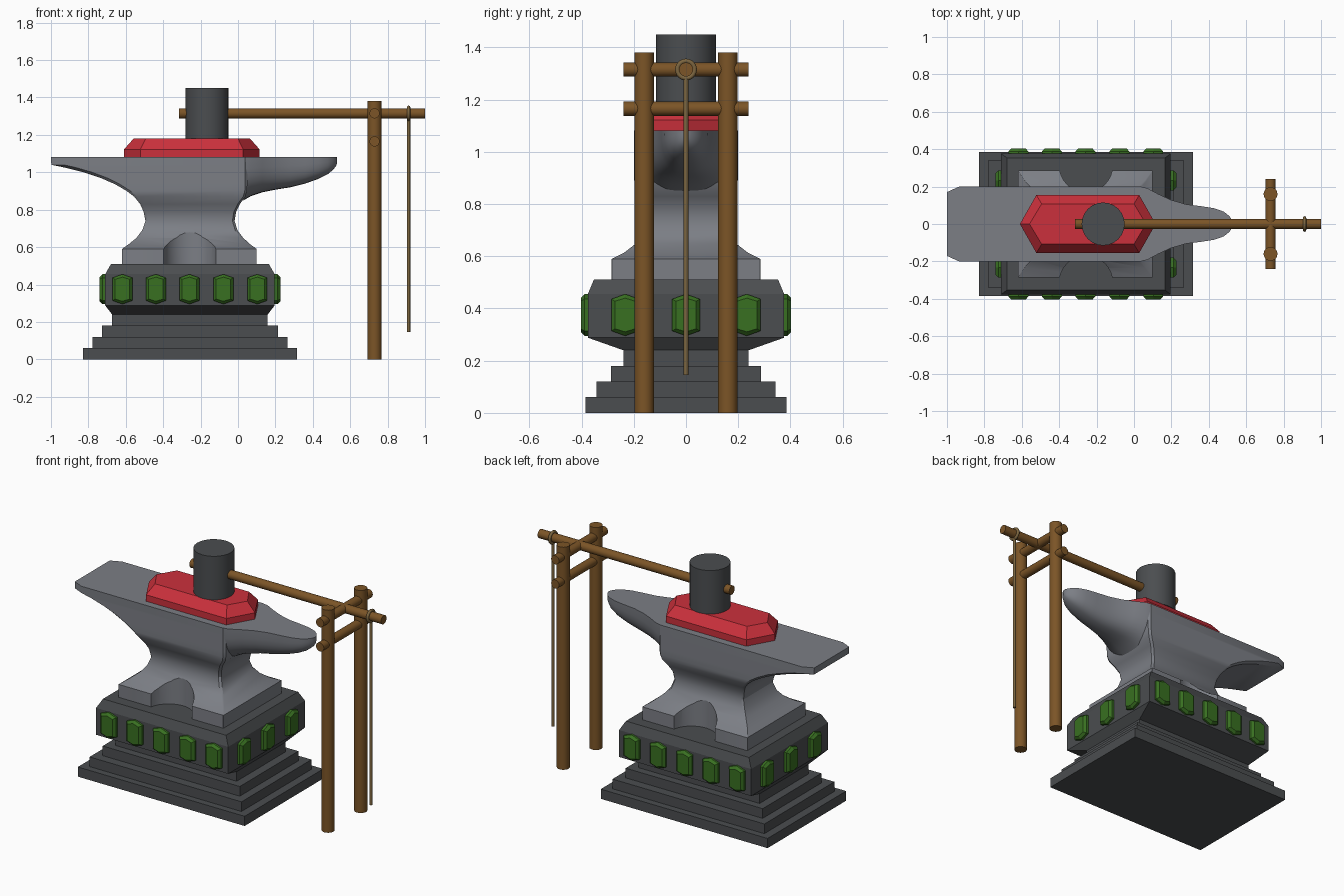
import bpy, bmesh, math
from mathutils import Vector, Matrix

if "Cube" in bpy.data.objects:
    bpy.data.objects.remove(bpy.data.objects["Cube"])

CX = -0.257  # centre of plinth in x


def material(name, col):
    m = bpy.data.materials.new(name)
    m.diffuse_color = (*col, 1)
    m.use_nodes = True
    m.node_tree.nodes["Principled BSDF"].inputs["Base Color"].default_value = m.diffuse_color
    return m


STONE = material("dark_stone", (0.07, 0.075, 0.08))
STEEL = material("steel", (0.2, 0.21, 0.235))
RED = material("red_gem", (0.6, 0.03, 0.045))
GREEN = material("green_gem", (0.04, 0.16, 0.015))
WOOD = material("wood", (0.2, 0.09, 0.02))
ROPE = material("rope", (0.2, 0.13, 0.05))


def smooth(ob, angle=35):
    bpy.ops.object.select_all(action='DESELECT')
    ob.select_set(True)
    bpy.context.view_layer.objects.active = ob
    bpy.ops.object.shade_smooth_by_angle(angle=math.radians(angle))


def loft(name, rings, mat, matrix=None):
    """Skin equal-length rings of points and cap both ends."""
    bm = bmesh.new()
    rows = [[bm.verts.new(p) for p in r] for r in rings]
    n = len(rows[0])
    for a, b in zip(rows, rows[1:]):
        for i in range(n):
            j = (i + 1) % n
            bm.faces.new((a[i], a[j], b[j], b[i]))
    bm.faces.new(rows[0][::-1])
    bm.faces.new(rows[-1])
    if matrix:
        bm.transform(matrix)
    bmesh.ops.recalc_face_normals(bm, faces=bm.faces)
    me = bpy.data.meshes.new(name)
    bm.to_mesh(me)
    bm.free()
    ob = bpy.data.objects.new(name, me)
    bpy.context.collection.objects.link(ob)
    me.materials.append(mat)
    return ob


def rect(hx, hy, z):
    return [(CX + sx * hx, sy * hy, z) for sx, sy in ((-1, -1), (1, -1), (1, 1), (-1, 1))]


def rod(name, a, b, r, mat, sides=20):
    a, b = Vector(a), Vector(b)
    bpy.ops.mesh.primitive_cylinder_add(vertices=sides, radius=r, depth=(b - a).length, location=(a + b) / 2)
    ob = bpy.context.object
    ob.name = name
    ob.rotation_euler = (b - a).to_track_quat('Z', 'Y').to_euler()
    ob.data.materials.append(mat)
    smooth(ob)
    return ob


def gem(name, length, shoulder, width, inset, levels, mat, matrix):
    """Long hexagonal cut stone, pointed along local x, facing local z."""
    def hexa(k, z):
        l, s, w = length - k * 1.1, shoulder - k * 0.6, width - k
        return [(-l, 0, z), (-s, -w, z), (s, -w, z), (l, 0, z), (s, w, z), (-s, w, z)]
    rings = [hexa(0, levels[0]), hexa(0, levels[1]), hexa(inset, levels[2])]
    return loft(name, rings, mat, matrix)


# Stepped plinth
for i, (hx, hy) in enumerate(((0.572, 0.385), (0.521, 0.343), (0.47, 0.287), (0.416, 0.24))):
    loft(f"plinth_step_{i + 1}", [rect(hx, hy, i * 0.06), rect(hx, hy, i * 0.06 + 0.06)], STONE)

# Jewelled block
loft("jewelled_block", [rect(0.416, 0.24, 0.24), rect(0.453, 0.376, 0.288),
                        rect(0.453, 0.376, 0.455), rect(0.422, 0.353, 0.51)], STONE)

# Green gems around the block
spots = [(x, s * 0.37, -s) for s in (-1, 1) for x in (-0.618, -0.439, -0.26, -0.078, 0.103)]
for i, (x, y, s) in enumerate(spots):
    rot = Matrix(((0, 1, 0), (0, 0, -s), (1, 0, 0))).to_4x4()
    gem(f"long_side_gem_{i}", 0.08, 0.061, 0.053, 0.014, (-0.02, 0.018, 0.033), GREEN,
        Matrix.Translation((x, y, 0.375)) @ rot)
for s in (-1, 1):
    for i, y in enumerate((-0.233, 0, 0.233)):
        rot = Matrix(((0, 0, s), (0, 1, 0), (1, 0, 0))).to_4x4()
        gem(f"end_gem_{s}_{i}", 0.08, 0.061, 0.053, 0.014, (-0.02, 0.018, 0.033), GREEN,
            Matrix.Translation((CX + s * 0.45, y, 0.375)) @ rot)

# Anvil body: z, left x, right x, half width, corner chamfer (left x)
body = [(0.51, -0.62, 0.10, 0.285, 0.002), (0.59, -0.62, 0.10, 0.285, 0.002),
        (0.615, -0.585, 0.065, 0.235, 0.006), (0.65, -0.542, 0.027, 0.19, 0.01),
        (0.69, -0.512, -0.003, 0.163, 0.014), (0.74, -0.495, -0.018, 0.15, 0.015),
        (0.79, -0.505, -0.01, 0.157, 0.015), (0.83, -0.523, 0.01, 0.175, 0.015),
        (0.87, -0.555, 0.04, 0.195, 0.015), (0.90, -0.595, 0.048, 0.2, 0.02),
        (0.935, -0.655, 0.05, 0.2, 0.025), (0.97, -0.735, 0.05, 0.2, 0.035),
        (1.0, -0.825, 0.05, 0.2, 0.045), (1.025, -0.925, 0.05, 0.2, 0.06),
        (1.04, -0.998, 0.05, 0.2, 0.065), (1.082, -1.0, 0.05, 0.2, 0.065)]
rings = []
for z, l, r, h, c in body:
    d, e = c * 0.45, min(c, 0.012)
    rings.append([(l, h - d, z), (l, d - h, z), (l + c, -h, z), (r - e, -h, z),
                  (r, e - h, z), (r, h - e, z), (r - e, h, z), (l + c, h, z)])
anvil = loft("anvil_body", rings, STEEL)

# Round notches in the anvil foot
for s in (-1, 1):
    cut = rod("notch_cutter", (CX, s * 0.313, 0.45), (CX, s * 0.313, 0.8), 0.143, STEEL, 32)
    cut.hide_render = True
    mod = anvil.modifiers.new("notch", 'BOOLEAN')
    mod.operation, mod.object, mod.solver = 'DIFFERENCE', cut, 'EXACT'
    bpy.context.view_layer.objects.active = anvil
    bpy.ops.object.modifier_apply(modifier=mod.name)
    bpy.data.objects.remove(cut)
smooth(anvil, 30)

# Anvil horn: x, half width, underside z; rounded below, flat on top
horn = [(0.03, 0.2, 0.85), (0.07, 0.192, 0.873), (0.13, 0.16, 0.893), (0.2, 0.128, 0.907),
        (0.28, 0.105, 0.92), (0.36, 0.095, 0.94), (0.43, 0.084, 0.965), (0.48, 0.066, 0.99),
        (0.51, 0.042, 1.015), (0.525, 0.02, 1.035), (0.53, 0.006, 1.05)]
rings = []
for x, w, zb in horn:
    ring = []
    for k in range(17):
        t = math.pi * k / 16
        c, s = math.cos(t), math.sin(t)
        ring.append((x, w * math.copysign(abs(c) ** 0.75, c), 1.082 - (1.082 - zb) * abs(s) ** 0.75))
    rings.append(ring)
smooth(loft("anvil_horn", rings, STEEL), 40)

# Red gem on the anvil face
gem("red_gem_slab", 0.363, 0.275, 0.155, 0.047, (1.07, 1.122, 1.18), RED, Matrix.Translation((-0.247, 0, 0)))

# Hammer
rod("hammer_head", (-0.165, 0, 1.18), (-0.165, 0, 1.45), 0.115, STONE, 24)
rod("hammer_handle", (-0.315, 0, 1.315), (1.0, 0, 1.315), 0.027, WOOD)

# Wooden support frame
for s in (-1, 1):
    rod(f"frame_post_{s}", (0.73, s * 0.16, 0), (0.73, s * 0.16, 1.38), 0.037, WOOD)
for z in (1.315, 1.165):
    rod("frame_crossbar", (0.73, -0.24, z), (0.73, 0.24, z), 0.027, WOOD)

# Pull rope and its loop
bpy.ops.mesh.primitive_torus_add(major_radius=0.033, minor_radius=0.009, major_segments=24, minor_segments=8,
                                 location=(0.912, 0, 1.315), rotation=(0, math.pi / 2, 0))
loop = bpy.context.object
loop.name = "rope_loop"
loop.data.materials.append(ROPE)
smooth(loop, 60)
rod("pull_rope", (0.912, 0, 0.145), (0.912, 0, 1.285), 0.009, ROPE, 12)
